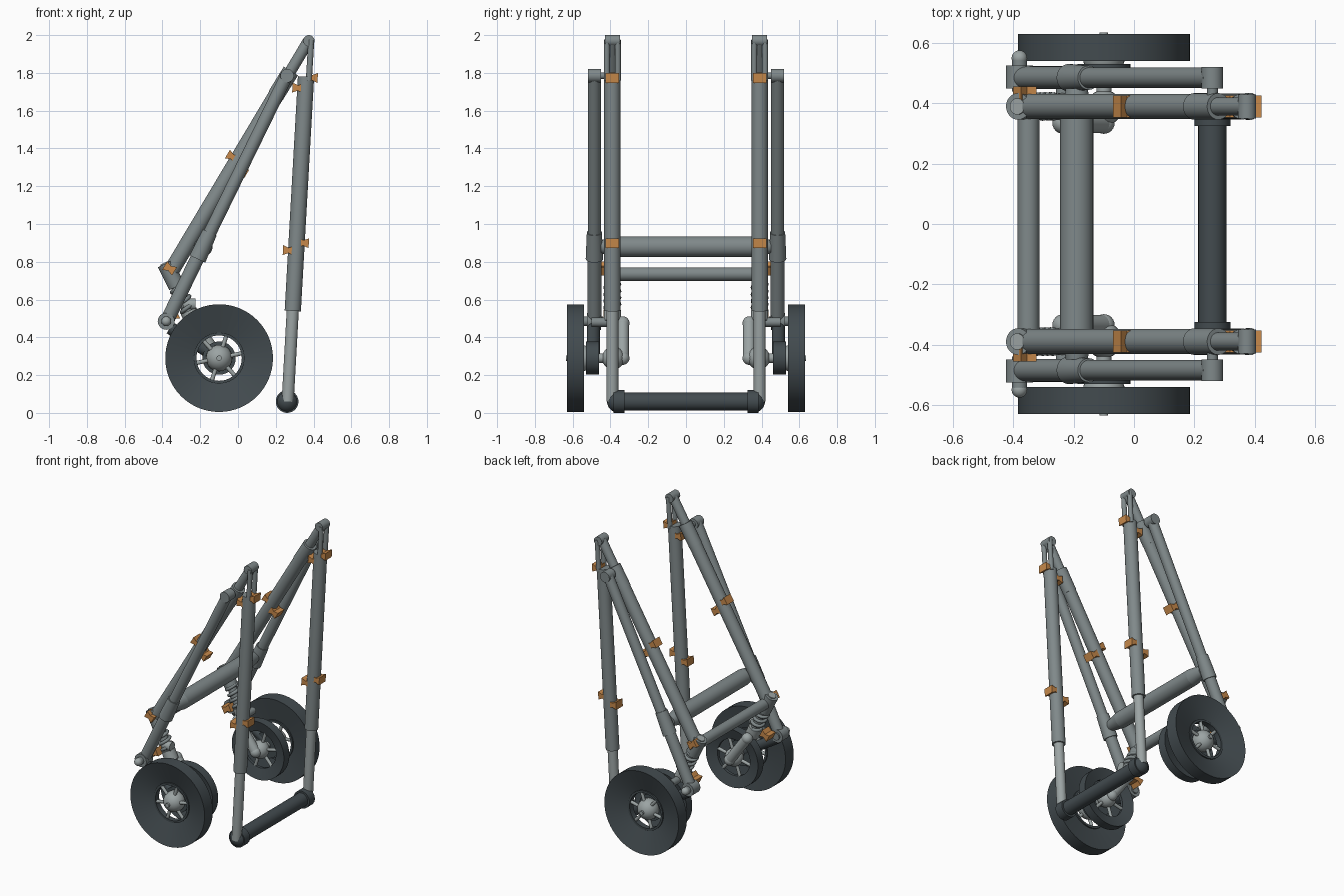
import bpy, bmesh, math
from mathutils import Vector, Matrix

cube = bpy.data.objects.get("Cube")
if cube:
    bpy.data.objects.remove(cube, do_unlink=True)


def material(name, rgb):
    m = bpy.data.materials.new(name)
    m.use_nodes = True
    m.diffuse_color = (*rgb, 1)
    m.node_tree.nodes["Principled BSDF"].inputs["Base Color"].default_value = (*rgb, 1)
    return m


GREY = material("steel grey", (0.215, 0.25, 0.255))
DARK = material("rubber dark", (0.055, 0.07, 0.078))
LIGHT = material("light metal", (0.33, 0.37, 0.37))
ORANGE = material("orange clip", (0.57, 0.25, 0.07))


def add(name, bm, mat, smooth=True):
    bmesh.ops.recalc_face_normals(bm, faces=bm.faces)
    me = bpy.data.meshes.new(name)
    bm.to_mesh(me)
    bm.free()
    me.materials.append(mat)
    ob = bpy.data.objects.new(name, me)
    bpy.context.collection.objects.link(ob)
    if smooth:
        bpy.ops.object.select_all(action="DESELECT")
        ob.select_set(True)
        bpy.context.view_layer.objects.active = ob
        bpy.ops.object.shade_smooth_by_angle(angle=math.radians(40))


def tube(name, p, q, r, mat, r2=None, sides=32):
    """Round bar between two points."""
    p, q = Vector(p), Vector(q)
    d = q - p
    bm = bmesh.new()
    rot = d.to_track_quat("Z", "Y").to_matrix().to_4x4()
    bmesh.ops.create_cone(bm, cap_ends=True, segments=sides, radius1=r,
                          radius2=r if r2 is None else r2, depth=d.length,
                          matrix=Matrix.Translation((p + q) / 2) @ rot)
    add(name, bm, mat)


def ball(name, c, r, mat):
    bm = bmesh.new()
    bmesh.ops.create_uvsphere(bm, u_segments=24, v_segments=14, radius=r,
                              matrix=Matrix.Translation(c))
    add(name, bm, mat)


def lathe(name, profile, centre, s, mat):
    """Closed (offset, radius) profile spun around the y axis."""
    bm = bmesh.new()
    vs = [bm.verts.new((centre[0] + r, s * y, centre[1])) for y, r in profile]
    es = [bm.edges.new((vs[i], vs[i - 1])) for i in range(len(vs))]
    bmesh.ops.spin(bm, geom=vs + es, cent=(centre[0], 0, centre[1]),
                   axis=(0, 1, 0), angle=math.tau, steps=64)
    bmesh.ops.remove_doubles(bm, verts=bm.verts, dist=0.0005)
    add(name, bm, mat)


def clip(name, x, y, z, along):
    """Bow-tie block seated across a tube."""
    d = Vector(along).normalized()
    n = Vector((-d.z, 0, d.x))
    shape = [(-.03, -.026), (0, -.014), (.03, -.026),
             (.03, .026), (0, .014), (-.03, .026)]
    bm = bmesh.new()
    ends = []
    for w in (-.036, .036):
        ends.append([bm.verts.new(Vector((x, y + w, z)) + n * a + d * b)
                     for a, b in shape])
    a, b = ends
    bm.faces.new(a)
    bm.faces.new(b)
    for i in range(len(a)):
        bm.faces.new((a[i - 1], a[i], b[i], b[i - 1]))
    add(name, bm, ORANGE, False)


def spring(name, p, q, r, wire, turns):
    """Coil between two points."""
    p, q = Vector(p), Vector(q)
    rot = (q - p).to_track_quat("Z", "Y")
    cu = bpy.data.curves.new(name, "CURVE")
    cu.dimensions = "3D"
    cu.bevel_depth = wire
    cu.bevel_resolution = 2
    sp = cu.splines.new("POLY")
    n = turns * 16
    sp.points.add(n)
    for i in range(n + 1):
        a = math.tau * i / 16
        v = p.lerp(q, i / n) + rot @ Vector((r * math.cos(a), r * math.sin(a), 0))
        sp.points[i].co = (*v, 1)
    cu.materials.append(GREY)
    bpy.context.collection.objects.link(bpy.data.objects.new(name, cu))


HUB = (-.10, .29)
LEG = Vector((.07, 0, 1.24))
FRAME = Vector((.74, 0, 1.24))


def spokes(name, s, y):
    for i in range(6):
        a = math.tau * (i + .2) / 6
        c, t = math.cos(a), math.sin(a)
        tube(name, (HUB[0] + .04 * c, s * y, HUB[1] + .04 * t),
             (HUB[0] + .13 * c, s * y, HUB[1] + .13 * t), .011, LIGHT, sides=12)


for s, side in ((-1, "front"), (1, "rear")):
    def at(x, y, z):
        return (x, s * y, z)

    def part(label):
        return side + "_" + label

    # Main sloping frame tube with its slimmer top end
    tube(part("frame_tube"), at(-.35, .39, .757), at(.27, .39, 1.796), .042, GREY)
    tube(part("frame_collar"), at(.20, .39, 1.68), at(.28, .39, 1.81), .044, GREY)
    tube(part("frame_neck"), at(.27, .39, 1.796), at(.372, .39, 1.967), .030, GREY)
    tube(part("top_pin"), at(.375, .35, 1.97), at(.375, .43, 1.97), .030, GREY)

    # Telescopic leg with forked head
    tube(part("leg_sleeve"), at(.29, .39, .54), at(.36, .39, 1.78), .043, GREY)
    tube(part("leg_inner"), at(.263, .39, .06), at(.292, .39, .58), .032, LIGHT)
    for k in (-1, 1):
        tube(part("leg_prong"), at(.375, .39 + k * .029, 1.76),
             at(.388, .39 + k * .029, 1.975), .016, GREY, sides=16)

    # Foot knuckle
    tube(part("foot_collar"), at(.26, .325, .06), at(.26, .385, .06), .06, DARK)
    ball(part("foot_cap"), at(.26, .36, .06), .058, DARK)

    # Outer parallel tube
    tube(part("outer_tube"), at(-.18, .485, .89), at(.26, .485, 1.79), .034, GREY)
    tube(part("outer_sleeve"), at(-.215, .485, .815), at(-.15, .485, .955), .046, GREY, .040)
    tube(part("outer_lower"), at(-.37, .485, .50), at(-.20, .485, .85), .037, GREY)
    tube(part("outer_knuckle"), at(.26, .45, 1.785), at(.26, .52, 1.785), .036, GREY)
    tube(part("knuckle_pin"), at(.26, .37, 1.785), at(.26, .47, 1.785), .018, GREY)

    # Pivot and trailing arm to the axle
    tube(part("pivot"), at(-.38, .45, .485), at(-.38, .525, .485), .045, GREY)
    tube(part("pivot_bolt"), at(-.38, .44, .485), at(-.38, .555, .485), .025, GREY)
    ball(part("pivot_nut"), at(-.38, .55, .485), .026, LIGHT)
    tube(part("trailing_arm"), at(-.36, .49, .45), at(HUB[0], .49, HUB[1]), .034, DARK)
    tube(part("arm_hub"), at(HUB[0], .46, HUB[1]), at(HUB[0], .53, HUB[1]), .088, DARK)

    # Inner link and axle
    tube(part("inner_link"), at(-.235, .335, .475), at(HUB[0], .335, HUB[1]), .033, LIGHT)
    for x, z in ((-.235, .475), HUB):
        ball(part("link_end"), at(x, .335, z), .036, LIGHT)
    tube(part("axle"), at(HUB[0], .32, HUB[1]), at(HUB[0], .60, HUB[1]), .025, LIGHT)
    tube(part("link_pin"), at(-.235, .33, .48), at(-.235, .50, .48), .024, GREY)

    # Shock absorber
    tube(part("shock_head"), at(-.385, .39, .79), at(-.325, .39, .67), .044, GREY)
    tube(part("shock_eye"), at(-.388, .39, .796), at(-.384, .39, .788), .027, LIGHT)
    tube(part("shock_rod"), at(-.33, .39, .68), at(-.235, .39, .48), .030, GREY)
    tube(part("shock_cup"), at(-.262, .39, .54), at(-.235, .39, .48), .045, LIGHT)
    spring(part("shock_spring"), at(-.33, .39, .68), at(-.26, .39, .54), .037, .011, 4)
    tube(part("shock_lug"), at(-.29, .40, .575), at(-.225, .40, .575), .030, LIGHT)

    # Outer wheel with dished faces and hub
    lathe(part("wheel"), [(.54, .285), (.63, .285), (.58, .13), (.56, .13)], HUB, s, DARK)
    lathe(part("wheel_ring"), [(.55, .135), (.59, .135), (.59, .12), (.55, .12)],
          HUB, s, DARK)
    ball(part("hub_cap"), at(HUB[0], .555, HUB[1]), .07, LIGHT)
    tube(part("hub_stud"), at(HUB[0], .61, HUB[1]), at(HUB[0], .635, HUB[1]), .014, LIGHT)
    spokes(part("spoke"), s, .575)

    # Smaller inner wheel on the same axle
    lathe(part("inner_wheel"), [(.36, .2), (.42, .2), (.40, .125), (.38, .125)],
          HUB, s, DARK)
    ball(part("inner_hub"), at(HUB[0], .385, HUB[1]), .06, LIGHT)
    spokes(part("inner_spoke"), s, .39)

    # Orange clips on the leg, frame tube and shock
    for x, z in ((.392, 1.775), (.318, 1.72), (.345, .90), (.268, .86)):
        clip(part("leg_clip"), x, s * .39, z, LEG)
    for x, z in ((-.03, 1.355), (.02, 1.28)):
        clip(part("frame_clip"), x, s * .39, z, FRAME)
    clip(part("head_clip"), -.362, s * .42, .765, FRAME)
    clip(part("shock_clip"), -.345, s * .40, .51, (-.1, 0, .2))

# Cross members joining both sides
tube("upper_cross_bar", (-.19, -.35, .88), (-.19, .35, .88), .055, GREY)
for s in (-1, 1):
    tube("cross_bar_end", (-.19, s * .35, .88), (-.19, s * .45, .88), .055, GREY, .036)
tube("lower_cross_bar", (-.35, -.38, .735), (-.35, .38, .735), .036, GREY)
tube("foot_bar", (.26, -.34, .06), (.26, .34, .06), .047, DARK)
